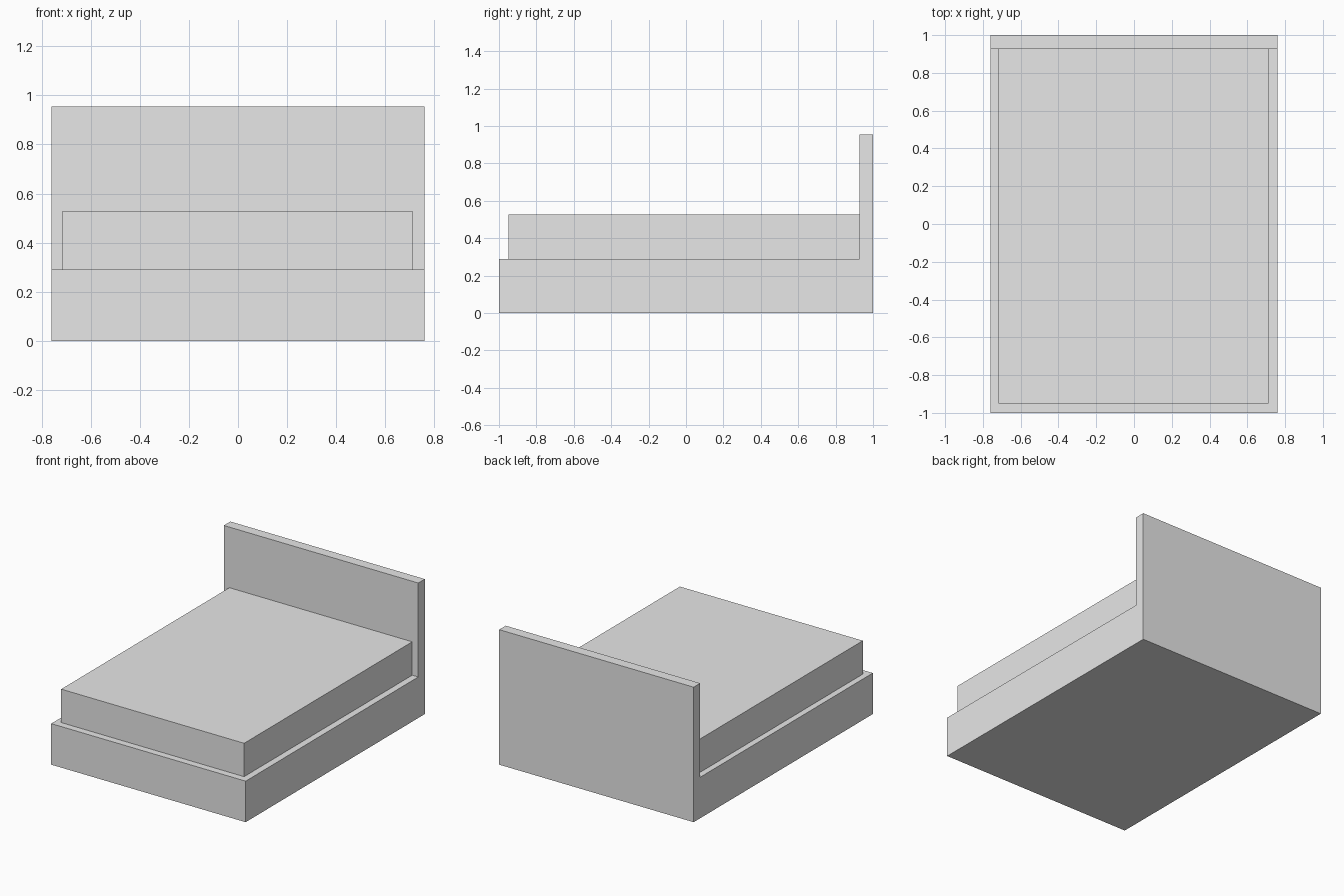
import bpy
import bmesh

cube = bpy.data.objects.get("Cube")
if cube:
    bpy.data.objects.remove(cube, do_unlink=True)

grey = bpy.data.materials.new("plain_grey")
grey.use_nodes = True
GREY = (0.8, 0.8, 0.8, 1)
grey.diffuse_color = GREY
grey.node_tree.nodes["Principled BSDF"].inputs["Base Color"].default_value = GREY


def extrude_profile(name, profile, x_min, x_max):
    """Extrude a side profile of (y, z) points across x."""
    bm = bmesh.new()
    face = bm.faces.new([bm.verts.new((x_min, y, z)) for y, z in profile])
    result = bmesh.ops.extrude_face_region(bm, geom=[face])
    moved = [v for v in result["geom"] if isinstance(v, bmesh.types.BMVert)]
    bmesh.ops.translate(bm, verts=moved, vec=(x_max - x_min, 0, 0))
    bmesh.ops.recalc_face_normals(bm, faces=bm.faces)
    mesh = bpy.data.meshes.new(name)
    bm.to_mesh(mesh)
    bm.free()
    mesh.materials.append(grey)
    obj = bpy.data.objects.new(name, mesh)
    bpy.context.collection.objects.link(obj)
    return obj


BASE_TOP = 0.29
MATTRESS_TOP = 0.526
HEAD_TOP = 0.954
HEAD_FRONT = 0.927

# Base and headboard form one L-shaped solid
extrude_profile("bed_frame", [(-1, 0), (1, 0), (1, HEAD_TOP), (HEAD_FRONT, HEAD_TOP),
                              (HEAD_FRONT, BASE_TOP), (-1, BASE_TOP)], -0.76, 0.76)

# Mattress rests on the base and meets the headboard
extrude_profile("mattress", [(-0.95, BASE_TOP), (HEAD_FRONT, BASE_TOP),
                             (HEAD_FRONT, MATTRESS_TOP), (-0.95, MATTRESS_TOP)], -0.717, 0.713)
